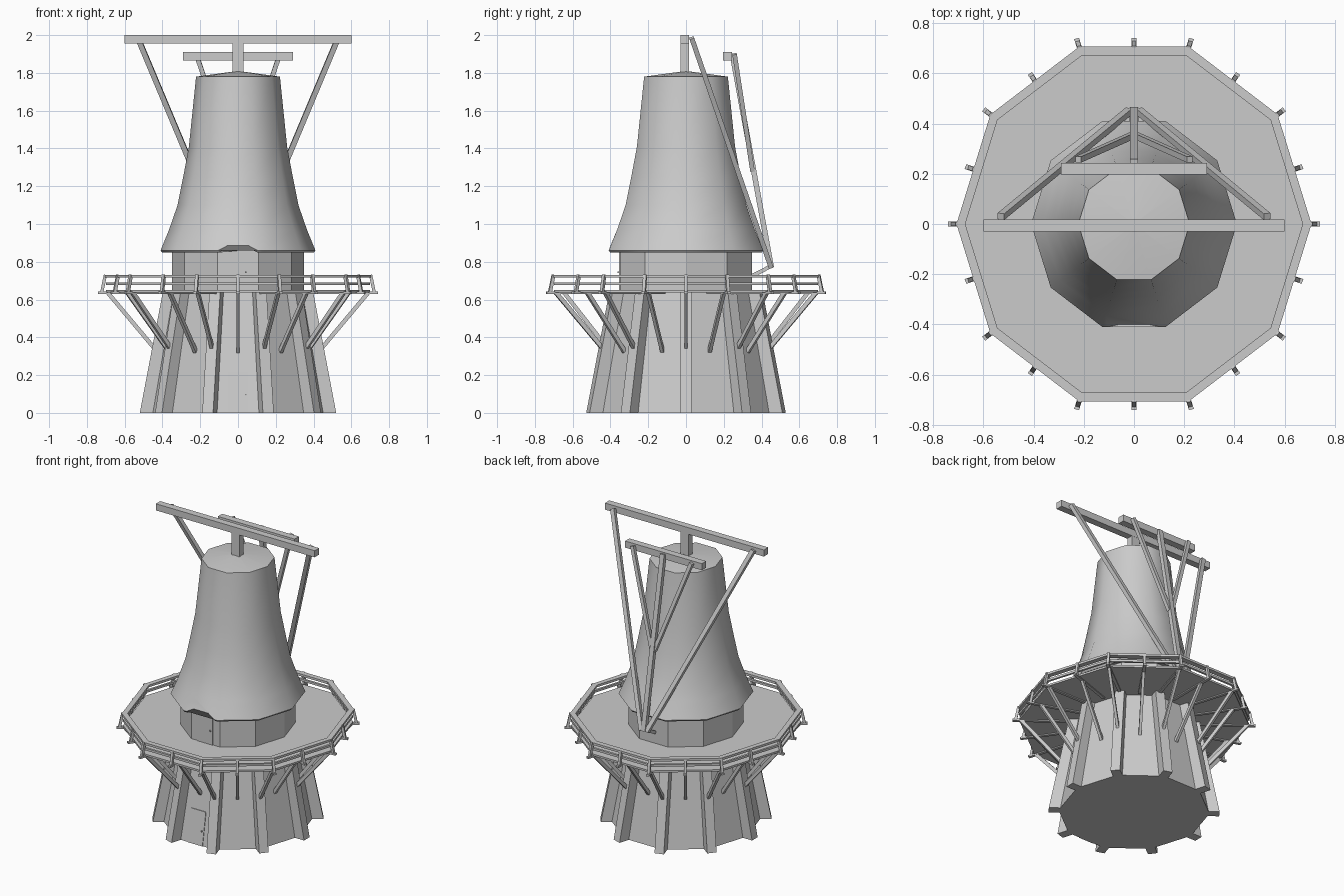
import bpy, bmesh, math
from mathutils import Vector

if "Cube" in bpy.data.objects:
    bpy.data.objects.remove(bpy.data.objects["Cube"])

N = 10          # sides of the tower
YS = 1.05       # tower is slightly deeper than wide


def pt(r, deg, z):
    a = math.radians(deg)
    return Vector((r * math.cos(a), YS * r * math.sin(a), z))


def finish(name, bm, smooth=None):
    bmesh.ops.recalc_face_normals(bm, faces=bm.faces)
    me = bpy.data.meshes.new(name)
    bm.to_mesh(me)
    bm.free()
    ob = bpy.data.objects.new(name, me)
    bpy.context.collection.objects.link(ob)
    if smooth:
        bpy.ops.object.select_all(action='DESELECT')
        ob.select_set(True)
        bpy.context.view_layer.objects.active = ob
        bpy.ops.object.shade_smooth_by_angle(angle=math.radians(smooth))
    return ob


def loft(bm, profile, closed=False):
    """Ten-sided lathe of (radius, z) points."""
    rings = [[bm.verts.new(pt(r, 360 / N * i, z)) for i in range(N)] for r, z in profile]
    pairs = list(zip(rings, rings[1:])) + ([(rings[-1], rings[0])] if closed else [])
    for lo, hi in pairs:
        for i in range(N):
            j = (i + 1) % N
            bm.faces.new((lo[i], lo[j], hi[j], hi[i]))
    if not closed:
        bm.faces.new(rings[0])
        bm.faces.new(rings[-1])
    return rings


def hexa(bm, bottom, top):
    """Box from two four-point loops."""
    b = [bm.verts.new(p) for p in bottom]
    t = [bm.verts.new(p) for p in top]
    bm.faces.new(b)
    bm.faces.new(t)
    for i in range(4):
        j = (i + 1) % 4
        bm.faces.new((b[i], b[j], t[j], t[i]))


def box(bm, x0, x1, y0, y1, z0, z1):
    loop = [(x0, y0), (x1, y0), (x1, y1), (x0, y1)]
    hexa(bm, [(x, y, z0) for x, y in loop], [(x, y, z1) for x, y in loop])


def beam(bm, p, q, w, d=None, side=None):
    """Square timber from p to q; side sets the width direction."""
    p, q, d = Vector(p), Vector(q), d or w
    ax = (q - p).normalized()
    s = Vector(side) if side else ax.cross(Vector((0, 0, 1)))
    s = (s - ax * s.dot(ax)).normalized()
    n = ax.cross(s)
    off = [s * (w / 2 * a) + n * (d / 2 * b) for a, b in ((-1, -1), (1, -1), (1, 1), (-1, 1))]
    hexa(bm, [p + o for o in off], [q + o for o in off])


# tapered lower tower and straight upper wall
bm = bmesh.new()
loft(bm, [(.46, 0), (.35, .64), (.35, .90)])
finish("tower_wall", bm)

# corner buttresses
bm = bmesh.new()
for i in range(N):
    a = 36 * i
    rad = pt(1, a, 0).normalized()
    t = Vector((-rad.y, rad.x, 0)) * .03
    ring = lambda r0, r1, z: [pt(r0, a, z) - t, pt(r1, a, z) - t, pt(r1, a, z) + t, pt(r0, a, z) + t]
    hexa(bm, ring(.40, .52, 0), ring(.30, .398, .64))
finish("buttresses", bm)

# gallery deck
bm = bmesh.new()
loft(bm, [(.70, .637), (.70, .65)])
finish("gallery_deck", bm)

# gallery rails
bm = bmesh.new()
for r0, r1, z0, z1 in ((.672, .707, .716, .731), (.685, .70, .676, .691)):
    loft(bm, [(r0, z0), (r1, z0), (r1, z1), (r0, z1)], closed=True)
finish("gallery_rails", bm)

# posts, joist ends and diagonal struts under the gallery
posts, joists, struts = bmesh.new(), bmesh.new(), bmesh.new()
for i in range(2 * N):
    a = 18 * i
    corner = i % 2 == 0
    k = 1 if corner else math.cos(math.pi / N)
    rad = pt(1, a, 0).normalized()
    side = (-rad.y, rad.x, 0)
    beam(posts, pt(.722 * k, a, .635), pt(.702 * k, a, .731), .017, .017, side)
    beam(joists, pt(.36, a, .636), pt(.70 * k + .04, a, .636), .02, .012, side)
    foot = pt(.445, a, .345) if corner else pt(.383, a, .325)
    beam(struts, pt(.69 if corner else .615, a, .637), foot, .018, .022, side)
finish("rail_posts", posts)
finish("deck_joists", joists)
finish("deck_struts", struts)

# flared cap with a lifted hem above the upper door
bm = bmesh.new()
rings = loft(bm, [(.345, .87), (.40, .848), (.41, .86), (.365, .97), (.32, 1.10),
                  (.29, 1.25), (.26, 1.41), (.222, 1.78), (.003, 1.81)])
for ring, base in ((rings[1], .848), (rings[2], .86)):
    cur, end = ring[7], ring[8]
    y = cur.co.y
    for x, lift in ((-.105, 0), (-.055, .026), (.055, .026), (.105, 0)):
        edge = next(e for e in cur.link_edges if e.other_vert(cur) == end)
        cur = bmesh.utils.edge_split(edge, cur, .5)[1]
        cur.co = (x, y + lift * .38, base + lift)
finish("cap", bm, 40)

# lower and upper doors
bm = bmesh.new()
hexa(bm, [(-.055, -.463, 0), (.055, -.463, 0), (.055, -.44, 0), (-.055, -.44, 0)],
     [(-.055, -.426, .22), (.055, -.426, .22), (.055, -.40, .22), (-.055, -.40, .22)])
finish("lower_door", bm)
bm = bmesh.new()
box(bm, -.057, .057, -.354, -.33, .65, .876)
finish("upper_door", bm)
bm = bmesh.new()
box(bm, .036, .044, -.455, -.44, .09, .098)
box(bm, .036, .044, -.362, -.35, .74, .748)
finish("door_handles", bm)

# cross beams on the cap
bm = bmesh.new()
box(bm, -.60, .60, -.03, .017, 1.955, 2.0)
finish("long_cross_beam", bm)
bm = bmesh.new()
box(bm, -.03, .03, -.029, .016, 1.75, 1.998)
finish("cap_post", bm)
bm = bmesh.new()
box(bm, -.29, .29, .197, .243, 1.865, 1.91)
finish("short_cross_beam", bm)

# tail pole, its long and short braces and the foot stub
X = (1, 0, 0)
bm = bmesh.new()
beam(bm, (0, .245, 1.90), (0, .452, .77), .032, .028, X)
finish("tail_pole", bm)
bm = bmesh.new()
for s in (-1, 1):
    beam(bm, (s * .53, .03, 1.985), (s * .02, .45, .77), .028, .026, X)
finish("long_braces", bm)
bm = bmesh.new()
for s in (-1, 1):
    beam(bm, (s * .222, .257, 1.90), (s * .008, .352, 1.28), .024, .024, X)
finish("short_braces", bm)
bm = bmesh.new()
beam(bm, (0, .35, .725), (0, .46, .782), .035, .02, X)
finish("tail_foot", bm)
